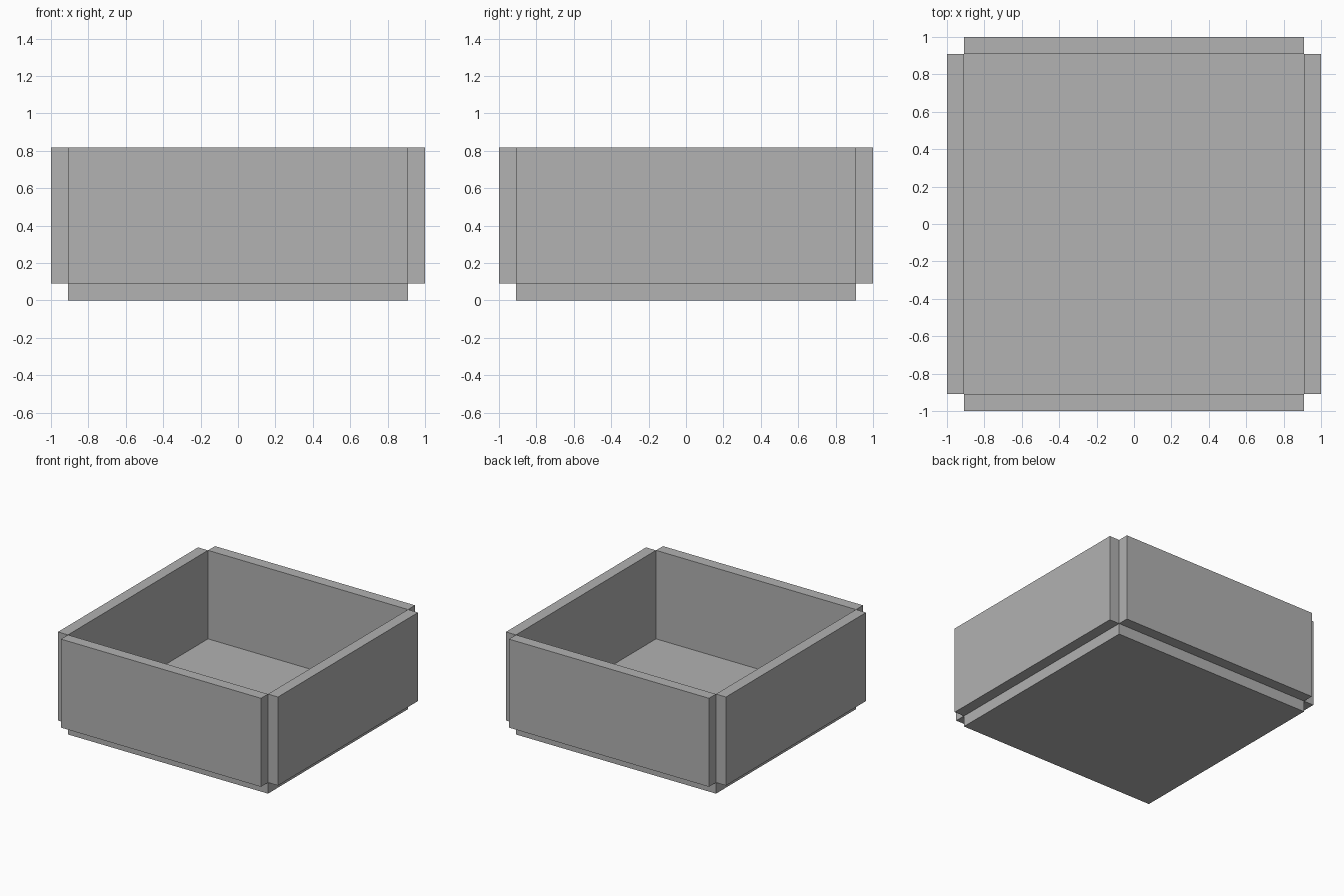
import bpy

cube = bpy.data.objects.get("Cube")
if cube:
    bpy.data.objects.remove(cube, do_unlink=True)

# Single plain grey
grey = bpy.data.materials.new("plain grey")
grey.use_nodes = True
colour = (0.445, 0.445, 0.445, 1)
grey.diffuse_color = colour
grey.node_tree.nodes["Principled BSDF"].inputs["Base Color"].default_value = colour

T = 1 / 11            # board thickness
INNER = 1 - T         # half width of the floor and walls
HEIGHT = 9 * T        # overall height


def board(name, low, high):
    """Box spanning two opposite corners."""
    centre = [(a + b) / 2 for a, b in zip(low, high)]
    bpy.ops.mesh.primitive_cube_add(size=1, location=centre)
    obj = bpy.context.object
    obj.name = name
    obj.scale = [b - a for a, b in zip(low, high)]
    bpy.ops.object.transform_apply(location=False, rotation=False, scale=True)
    obj.data.materials.append(grey)


# Floor panel
board("floor", (-INNER, -INNER, 0), (INNER, INNER, T))

# Four walls standing just outside the floor, leaving open corner notches
for name, side in (("front_wall", -1), ("back_wall", 1)):
    y = sorted((side * INNER, side))
    board(name, (-INNER, y[0], T), (INNER, y[1], HEIGHT))
for name, side in (("right_wall", -1), ("left_wall", 1)):
    x = sorted((side * INNER, side))
    board(name, (x[0], -INNER, T), (x[1], INNER, HEIGHT))
